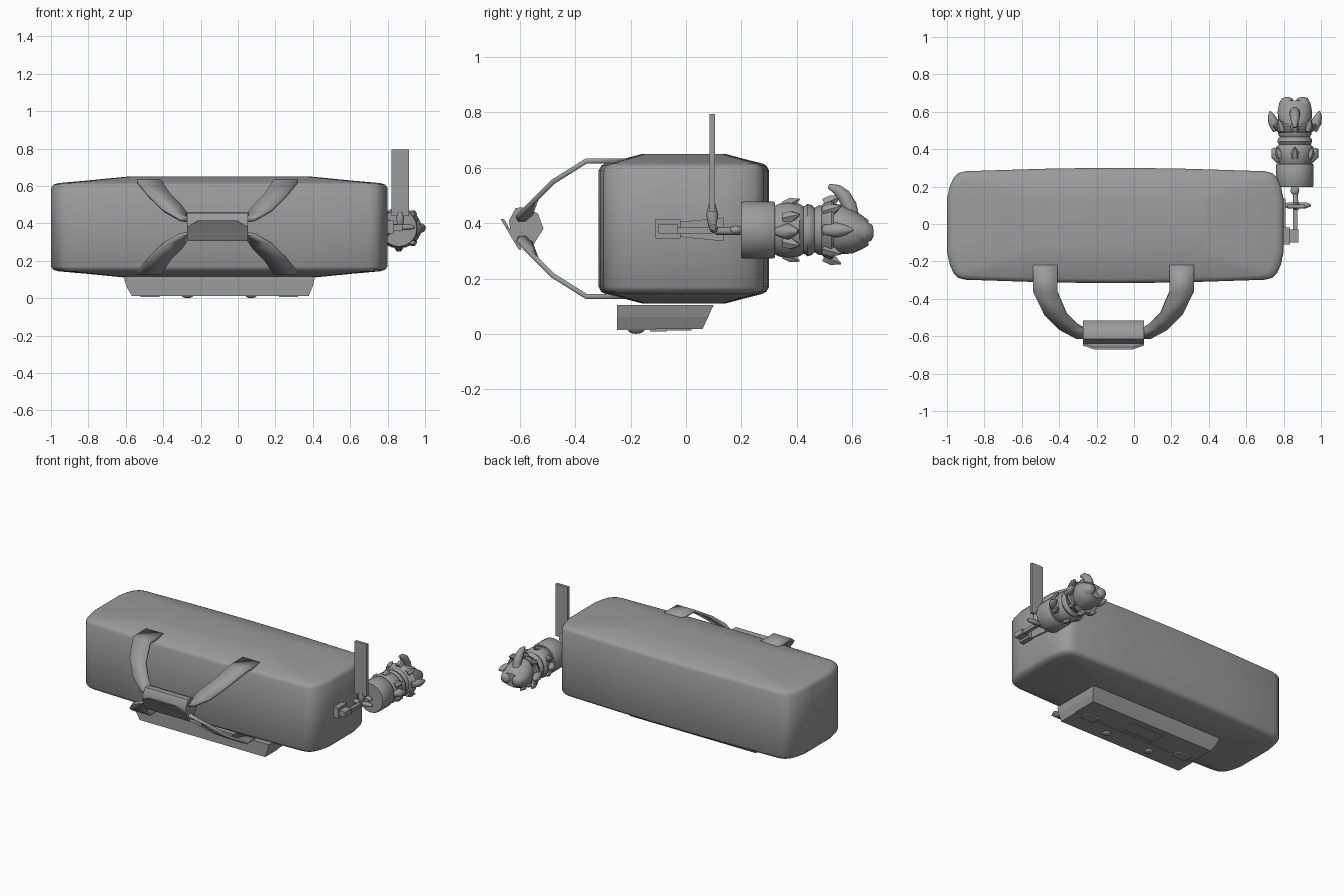
import bpy, bmesh
from math import cos, sin, pi, radians
from mathutils import Vector, Matrix

cube = bpy.data.objects.get("Cube")
if cube:
    bpy.data.objects.remove(cube)

grey = bpy.data.materials.new("grey_fabric")
grey.use_nodes = True
grey.diffuse_color = (0.33, 0.33, 0.33, 1)
grey.node_tree.nodes["Principled BSDF"].inputs["Base Color"].default_value = (0.33, 0.33, 0.33, 1)


def finish(name, bm, angle=35):
    bmesh.ops.recalc_face_normals(bm, faces=bm.faces)
    me = bpy.data.meshes.new(name)
    bm.to_mesh(me)
    bm.free()
    me.materials.append(grey)
    ob = bpy.data.objects.new(name, me)
    bpy.context.collection.objects.link(ob)
    if angle:
        bpy.ops.object.select_all(action='DESELECT')
        ob.select_set(True)
        bpy.context.view_layer.objects.active = ob
        bpy.ops.object.shade_smooth_by_angle(angle=radians(angle))
    return ob


def loft(name, loops, angle=35, closed=True, caps=True):
    """Skin a list of matching point loops."""
    bm = bmesh.new()
    rows = [[bm.verts.new(p) for p in loop] for loop in loops]
    n = len(rows[0])
    for a, b in zip(rows, rows[1:]):
        for i in range(n if closed else n - 1):
            j = (i + 1) % n
            bm.faces.new((a[i], a[j], b[j], b[i]))
    if caps:
        bm.faces.new(rows[0])
        bm.faces.new(rows[-1])
    return finish(name, bm, angle)


def box(name, lo, hi):
    bm = bmesh.new()
    lo, hi = Vector(lo), Vector(hi)
    bmesh.ops.create_cube(bm, size=1, matrix=Matrix.Translation((lo + hi) / 2)
                          @ Matrix.Diagonal((*(hi - lo), 1)))
    return finish(name, bm, 0)


def tube(name, stations, centre, sides=20, angle=40):
    """Elliptical rings along y: (y, half width, half height, height shift)."""
    cx, cz = centre
    loops = [[(cx + rx * cos(2 * pi * i / sides), y, cz + dz + rz * sin(2 * pi * i / sides))
              for i in range(sides)] for y, rx, rz, dz in stations]
    return loft(name, loops, angle)


def spike(name, path, radii, sides=8, flat=1.0):
    """Tapered tube along a path."""
    loops = []
    pts = [Vector(p) for p in path]
    for k, p in enumerate(pts):
        d = pts[min(k + 1, len(pts) - 1)] - pts[max(k - 1, 0)]
        q = d.to_track_quat('Z', 'Y')
        loops.append([p + q @ Vector((radii[k] * cos(2 * pi * i / sides),
                                      flat * radii[k] * sin(2 * pi * i / sides), 0))
                      for i in range(sides)])
    return loft(name, loops, 50)


# Bag body: rounded plan outline stacked into a bulging block
MID_X, MID_Y, MID_Z = -0.1, -0.008, 0.38
quarter = [(0.90, 0.06), (0.90, 0.14), (0.885, 0.21), (0.865, 0.255), (0.84, 0.28),
           (0.80, 0.29), (0.4, 0.303), (0.1, 0.308)]
plan = quarter + [(-x, y) for x, y in reversed(quarter)]
plan += [(-x, -y) for x, y in plan]
half = [(0.27, 0.55, 0.49), (0.248, 0.8, 0.76), (0.236, 0.955, 0.92), (0.228, 0.985, 0.97), (0.21, 1, 1)]
levels = [(-h, a, b) for h, a, b in half] + list(reversed(half))
loft("bag_body", [[(MID_X + x * a, MID_Y + y * b, MID_Z + h) for x, y in plan]
                  for h, a, b in levels], 50)

# Carry handles: four curved straps mirrored about the grip
GRIP_X = -0.11
outer = [(.43, -.22, .245), (.43, -.36, .245), (.37, -.48, .17), (.29, -.56, .09), (.20, -.61, .04), (.13, -.61, .03)]
inner = [(.30, -.22, .245), (.30, -.36, .245), (.25, -.48, .17), (.19, -.54, .11), (.15, -.56, .05), (.13, -.56, .03)]
for sx, side in ((1, "left"), (-1, "right")):
    for sz, row in ((1, "upper"), (-1, "lower")):
        rows = [[(GRIP_X + sx * x, y, MID_Z + sz * z) for x, y, z in pair]
                for pair in zip(outer, inner)]
        strap = loft(f"{row}_{side}_handle_strap", rows, 30, closed=False, caps=False)
        mod = strap.modifiers.new("thickness", 'SOLIDIFY')
        mod.thickness = 0.018
        mod.offset = 0

# Wrapped grip with its overlapping flap
G0, G1 = GRIP_X - 0.163, GRIP_X + 0.163
wrap = [(-.515, .38), (-.535, .435), (-.58, .458), (-.615, .455), (-.64, .41),
        (-.63, .345), (-.60, .312), (-.55, .325)]
loft("handle_grip", [[(x, y, z) for y, z in wrap] for x in (G0, G1)], 48)
edge = [(G0, 0), (G0, .7), (G0 + .06, 1), (G1 - .06, 1), (G1, .7), (G1, 0)]
loft("grip_flap", [[(x, -.605 - .065 * t + d, .305 + .11 * t) for x, t in edge]
                   for d in (0, .012)], 0)

# Base tray with sloped ends and back
tray = [(.105, -.61, .41, -.25, .10), (.06, -.595, .398, -.25, .08), (.018, -.57, .38, -.25, .06)]
loft("base_tray", [[(x0, y0, z), (x1, y0, z), (x1, y1, z), (x0, y1, z)]
                   for z, x0, x1, y0, y1 in tray], 0)
box("tray_front_strip", (-.57, -.25, .013), (.38, -.11, .02))
box("tray_centre_panel", (-.22, -.08, .012), (.02, .02, .019))
for x, side in ((-.47, "right"), (.27, "left")):
    box(f"{side}_tray_tab", (x - .05, -.13, .008), (x + .05, -.07, .018))
for x, side in ((-.27, "right"), (.07, "left")):
    bm = bmesh.new()
    bmesh.ops.create_uvsphere(bm, u_segments=12, v_segments=8, radius=1,
                              matrix=Matrix.Translation((x, -.18, .015))
                              @ Matrix.Diagonal((.03, .03, .015, 1)))
    finish(f"{side}_tray_foot", bm)

# Zip pull, rod and hanging tag
CX, CZ = 0.86, 0.375
box("zip_pull_end", (.80, -.11, .345), (.835, -.02, .415))
box("zip_pull_block", (.835, -.10, .36), (.88, -.03, .395))
loft("zip_pull_plate", [[(x, -.07, .355), (x, .135, .335), (x, .135, .42), (x, -.07, .40)]
                        for x in (.79, .81)], 0)
box("zip_rod", (.85, -.06, .362), (.873, .10, .385))
spike("cross_pin", [(.80, .10, .38), (.82, .10, .38), (.92, .10, .38), (.945, .10, .38)],
      [.006, .016, .016, .006])
box("tag_strip", (.822, .085, .44), (.913, .105, .795))
spike("tag_loop", [(.867, .095, .47), (.867, .095, .43), (.867, .095, .385),
                   (.865, .11, .372), (.86, .21, .372)], [.012, .022, .014, .014, .014])
bm = bmesh.new()
bmesh.ops.create_uvsphere(bm, u_segments=12, v_segments=8, radius=1,
                          matrix=Matrix.Translation((CX, .18, CZ)) @ Matrix.Diagonal((.024, .026, .016, 1)))
finish("charm_link", bm)

# Charm: collar, ringed torso, ruff and head along +y
tube("charm_collar", [(.198, .095, .098, 0), (.205, .10, .103, 0), (.315, .10, .103, 0),
                      (.322, .095, .098, 0)], (CX, CZ))
tube("charm_torso", [(.315, .08, .085, 0), (.335, .088, .095, 0), (.37, .097, .103, 0),
                     (.41, .10, .095, 0), (.425, .085, .085, 0), (.44, .093, .095, 0),
                     (.455, .09, .09, 0), (.465, .08, .08, 0), (.48, .09, .09, 0),
                     (.50, .088, .088, 0)], (CX, CZ))
tube("charm_ruff", [(.485, .08, .085, 0), (.50, .105, .10, 0), (.525, .122, .108, 0),
                    (.535, .115, .10, 0), (.53, .07, .07, 0)], (CX, CZ))
tube("charm_head", [(.515, .075, .09, .005), (.555, .09, .09, .003), (.60, .092, .08, -.005),
                    (.635, .082, .062, -.008), (.66, .065, .045, -.01)], (CX, CZ))
for s, side in ((-1, "right"), (1, "left")):
    spike(f"{side}_snout", [(CX + s * .042, .60, CZ - .005), (CX + s * .042, .645, CZ - .008),
                            (CX + s * .042, .672, CZ - .01), (CX + s * .042, .678, CZ - .01)],
          [.05, .042, .028, .012], 12)
    spike(f"{side}_ear", [(CX + s * .10, .50, CZ), (CX + s * .115, .545, CZ),
                          (CX + s * .127, .58, CZ), (CX + s * .132, .605, CZ)],
          [.02, .028, .018, .003])
    spike(f"{side}_arm", [(CX + s * .075, .33, CZ - .005), (CX + s * .10, .37, CZ - .005),
                          (CX + s * .118, .405, CZ - .005)], [.018, .03, .008])

# Ruff points around the neck and torso
for name, count, y0, y1, r0, r1 in (("torso_point", 6, .355, .41, .085, .112),
                                    ("ruff_point", 8, .50, .56, .095, .122)):
    for k in range(count):
        a = 2 * pi * k / count - pi / 2
        spike(f"{name}_{k + 1}", [(CX + r * cos(a), y, CZ + r * sin(a))
                                  for y, r in ((y0, r0), ((y0 + y1) / 2, (r0 + r1) / 2), (y1, r1))],
              [.022, .022, .003], 6)

# Curled crest on the head
spike("head_crest", [(CX, .60, .42), (CX, .59, .465), (CX, .57, .50), (CX, .545, .522), (CX, .515, .535)],
      [.028, .028, .026, .02, .008], 10)
